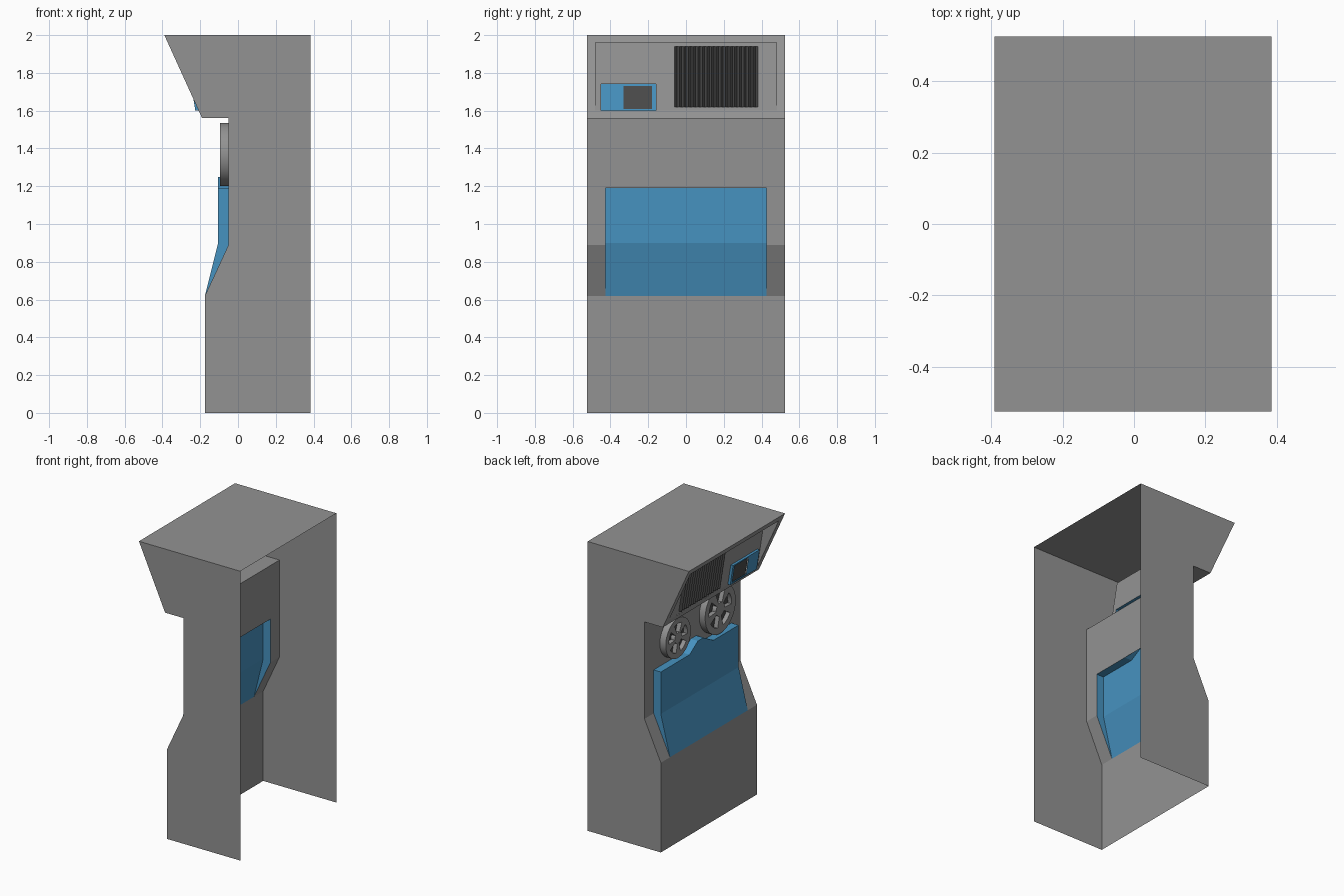
import bpy, bmesh, math

if "Cube" in bpy.data.objects:
    bpy.data.objects.remove(bpy.data.objects["Cube"])


def material(name, rgb):
    m = bpy.data.materials.new(name)
    m.diffuse_color = (*rgb, 1)
    m.use_nodes = True
    m.node_tree.nodes["Principled BSDF"].inputs["Base Color"].default_value = m.diffuse_color
    return m


GREY = material("cabinet grey", (0.29, 0.29, 0.29))
BLUE = material("panel blue", (0.062, 0.29, 0.53))
DARK = material("dark grey", (0.07, 0.07, 0.07))


def finish(bm, name, mats, smooth=False):
    bmesh.ops.remove_doubles(bm, verts=bm.verts, dist=1e-5)
    me = bpy.data.meshes.new(name)
    bm.to_mesh(me)
    bm.free()
    for m in mats:
        me.materials.append(m)
    ob = bpy.data.objects.new(name, me)
    bpy.context.collection.objects.link(ob)
    if smooth:
        bpy.ops.object.select_all(action='DESELECT')
        ob.select_set(True)
        bpy.context.view_layer.objects.active = ob
        bpy.ops.object.shade_smooth_by_angle(angle=math.radians(35))
    return ob


def face(bm, pts):
    return bm.faces.new([bm.verts.new(p) for p in pts])


def sheet(bm, prof, ys, hole=lambda z, y: False):
    """Sweep an (x, z) profile across y, leaving out cells inside holes."""
    for (x0, z0), (x1, z1) in zip(prof, prof[1:]):
        for a, b in zip(ys, ys[1:]):
            if not hole((z0 + z1) / 2, (a + b) / 2):
                face(bm, [(x0, a, z0), (x0, b, z0), (x1, b, z1), (x1, a, z1)])


def sides(bm, prof, y0, y1):
    """Close both ends of a swept profile."""
    face(bm, [(x, y1, z) for x, z in prof])
    face(bm, [(x, y0, z) for x, z in reversed(prof)])


def slant(z):      # outer slope of the header
    return -0.39 + (2 - z) * 0.2 / 0.44


def panel_x(z):    # sunken header panel
    return -0.208 - (z - 1.6) * 0.158


# Cabinet shell, open at the back and the bottom
W, RW, CW = 0.525, 0.4825, 0.425
bm = bmesh.new()
prof = [(0.385, 2), (-0.39, 2), (slant(1.96), 1.96), (slant(1.6), 1.6), (-0.19, 1.56),
        (-0.05, 1.56), (-0.05, 1.19), (-0.05, 0.89), (-0.175, 0.62), (-0.175, 0)]


def shell_hole(z, y):
    return (1.6 < z < 1.96 and abs(y) < RW) or (0.62 < z < 1.19 and abs(y) < CW)


sheet(bm, prof, [-W, -RW, -CW, CW, RW, W], shell_hole)
sides(bm, prof + [(0.385, 0)], -W, W)
finish(bm, "cabinet", [GREY])

# Wedge-shaped header recess with openings for grille and display
bm = bmesh.new()
prof = [(slant(1.96), 1.96)] + [(panel_x(z), z) for z in (1.96, 1.94, 1.74, 1.62, 1.6)]


def recess_hole(z, y):
    return (1.62 < z < 1.94 and -0.06 < y < 0.38) or (1.6 < z < 1.74 and -0.45 < y < -0.16)


sheet(bm, prof, [-RW, -0.45, -0.16, -0.06, 0.38, RW], recess_hole)
tri = [(slant(1.96), 1.96), (panel_x(1.96), 1.96), (panel_x(1.6), 1.6)]
sides(bm, tri, -RW, RW)
finish(bm, "header_recess", [GREY])

# Pleated grille
bm = bmesh.new()
n, depth = 36, 0.016
ys = [-0.06 + 0.44 * i / n for i in range(n + 1)]
off = [depth * (i % 2) for i in range(n + 1)]
for i in range(n):
    a, b, p, q = ys[i], ys[i + 1], off[i], off[i + 1]
    face(bm, [(panel_x(1.94) - p, a, 1.94), (panel_x(1.94) - q, b, 1.94),
              (panel_x(1.62) - q, b, 1.62), (panel_x(1.62) - p, a, 1.62)])
    if i % 2 == 0:
        c = ys[i + 2]
        for z, s in ((1.94, 1), (1.62, -1)):
            pts = [(panel_x(z), a, z), (panel_x(z), c, z), (panel_x(z) - depth, b, z)]
            face(bm, pts[::s])
finish(bm, "grille", [DARK])

# Blue display housing, hollow behind, with an opening for the screen
bm = bmesh.new()
OUT = 0.018
prof = [(panel_x(1.74), 1.74)] + [(panel_x(z) - OUT, z) for z in (1.74, 1.73, 1.61, 1.6)]
prof.append((panel_x(1.6), 1.6))
sheet(bm, prof, [-0.45, -0.33, -0.18, -0.16],
      lambda z, y: 1.61 < z < 1.73 and -0.33 < y < -0.18)
sides(bm, prof, -0.45, -0.16)
finish(bm, "display_housing", [BLUE])

# Dark screen set slightly back in the housing
bm = bmesh.new()
sheet(bm, [(panel_x(z) - OUT + 0.005, z) for z in (1.73, 1.61)], [-0.33, -0.18])
finish(bm, "display_screen", [DARK])

# Blue control panel with a raised middle, hollow behind
bm = bmesh.new()
top = [(-CW, 1.19), (-0.15, 1.19), (-0.04, 1.25), (0.02, 1.25), (0.11, 1.19), (CW, 1.19)]
face(bm, [(-0.105, y, z) for y, z in top] + [(-0.105, CW, 0.9), (-0.105, -CW, 0.9)])
sheet(bm, [(-0.105, 0.9), (-0.175, 0.62)], [-CW, CW])
for (a, za), (b, zb) in zip(top, top[1:]):
    face(bm, [(-0.05, a, za), (-0.05, b, zb), (-0.105, b, zb), (-0.105, a, za)])
sides(bm, [(-0.05, 1.19), (-0.105, 1.19), (-0.105, 0.9), (-0.175, 0.62), (-0.05, 0.89)], -CW, CW)
finish(bm, "control_panel", [BLUE])


# Tape reels: disc with five dark pockets
def reel(name, y, z, r):
    bm = bmesh.new()
    seg, front, back, sunk = 40, -0.095, -0.05, -0.065

    def pt(x, rad, i):
        a = math.pi / 2 + 2 * math.pi * (i - 2.5) / seg
        return (x, y + rad * math.cos(a), z + rad * math.sin(a))

    def band(x0, r0, x1, r1, i):
        return face(bm, [pt(x0, r * r0, i), pt(x0, r * r0, i + 1),
                         pt(x1, r * r1, i + 1), pt(x1, r * r1, i)])

    lo, hi = 0.28, 0.74
    for i in range(seg):
        face(bm, [pt(front, r * lo, i + 1), pt(front, r * lo, i), pt(front, 0, 0)])  # hub
        band(front, hi, front, 1, i)                                                 # rim
        band(front, 1, back, 1, i)                                                   # edge
        if i % 8 < 5:
            band(sunk, lo, sunk, hi, i).material_index = 1                           # pocket
            band(front, lo, sunk, lo, i)
            band(sunk, hi, front, hi, i)
            for k in {0: [i], 4: [i + 1]}.get(i % 8, []):
                face(bm, [pt(front, r * lo, k), pt(front, r * hi, k),
                          pt(sunk, r * hi, k), pt(sunk, r * lo, k)])
        else:
            band(front, lo, front, hi, i)                                            # spoke
    bmesh.ops.remove_doubles(bm, verts=bm.verts, dist=1e-5)
    bmesh.ops.recalc_face_normals(bm, faces=bm.faces)
    finish(bm, name, [GREY, DARK], smooth=True)


reel("large_reel", -0.24, 1.368, 0.167)
reel("small_reel", 0.22, 1.345, 0.137)
